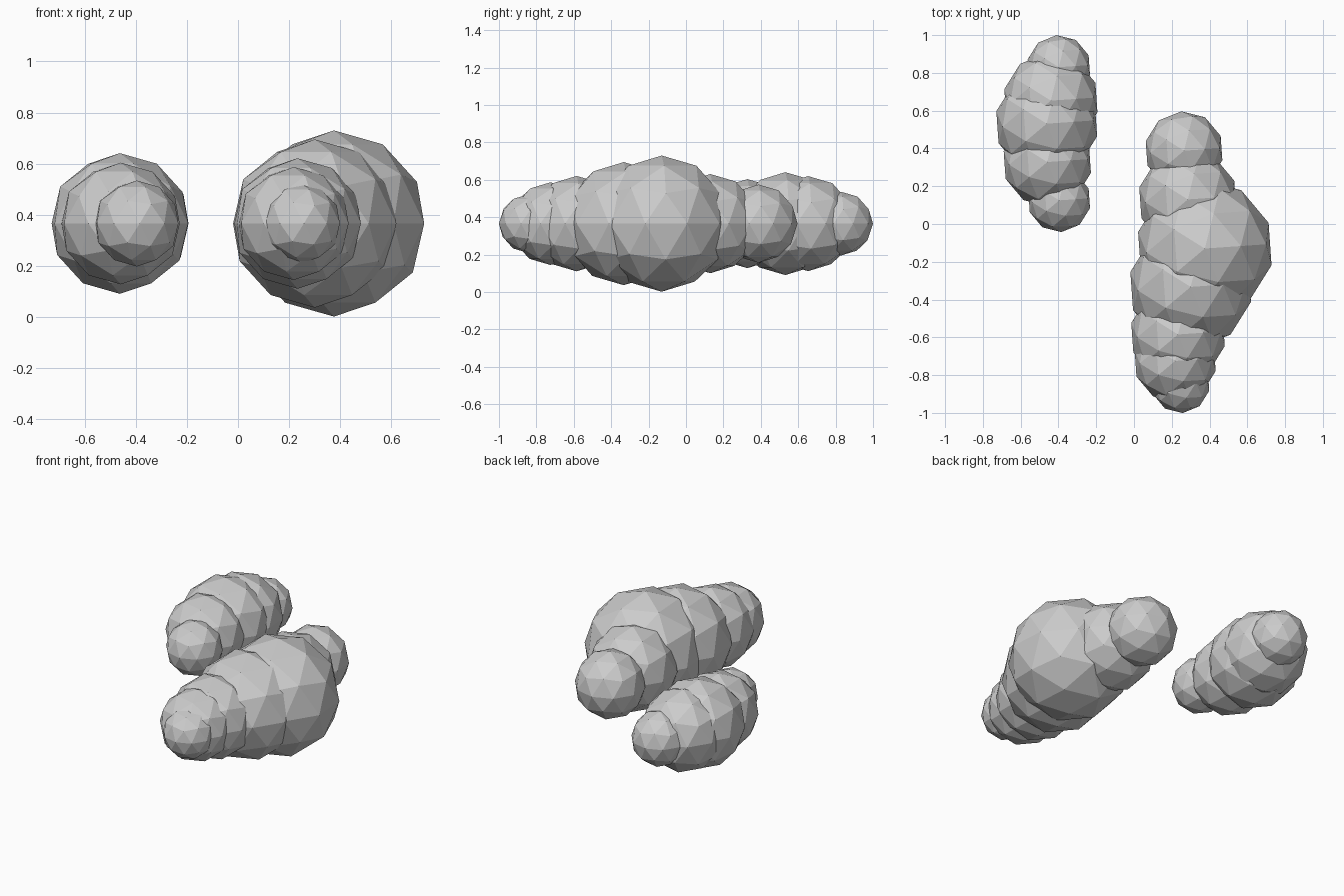
import bpy
import math

Z = 0.366               # every ball is centred at one height
TURN = math.radians(4)  # slight shared turn of the facets


def cluster(name, balls):
    """Row of overlapping low-poly balls: (x, y, radius)."""
    for i, (x, y, r) in enumerate(balls, 1):
        bpy.ops.mesh.primitive_ico_sphere_add(
            subdivisions=2, radius=r, location=(x, y, Z), rotation=(0, 0, TURN))
        bpy.context.object.name = f"{name}_{i}"


# Large row, front to back
cluster("large_puff", [
    (0.247, -0.845, 0.156),
    (0.218, -0.725, 0.221),
    (0.233, -0.585, 0.255),
    (0.300, -0.333, 0.329),
    (0.375, -0.130, 0.364),
    (0.285, 0.130, 0.265),
    (0.265, 0.388, 0.209),
])

# Small row, front to back
cluster("small_puff", [
    (-0.396, 0.125, 0.168),
    (-0.459, 0.328, 0.238),
    (-0.462, 0.531, 0.275),
    (-0.440, 0.653, 0.254),
    (-0.398, 0.830, 0.170),
])
